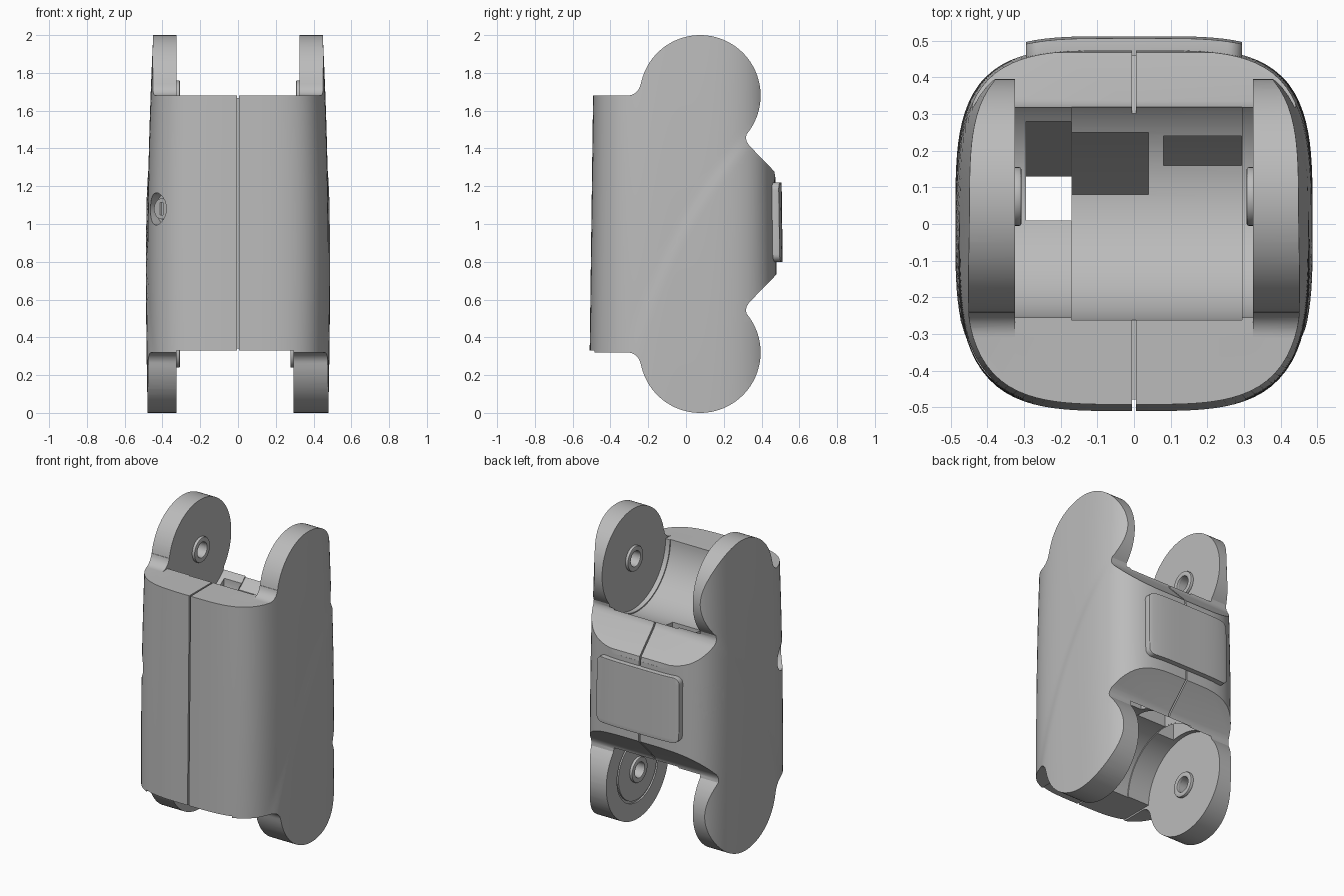
import bpy, bmesh, math
from mathutils import Vector

cube = bpy.data.objects.get("Cube")
if cube:
    bpy.data.objects.remove(cube)

grey = bpy.data.materials.new("matte_grey")
grey.use_nodes = True
grey.diffuse_color = (0.5, 0.5, 0.5, 1)
grey.node_tree.nodes["Principled BSDF"].inputs["Base Color"].default_value = (0.5, 0.5, 0.5, 1)

PIVOT_Y, TOP_Z, LOW_Z, DISC = 0.075, 1.68, 0.32, 0.32


def finish(name, bm):
    bmesh.ops.recalc_face_normals(bm, faces=bm.faces)
    mesh = bpy.data.meshes.new(name)
    bm.to_mesh(mesh)
    bm.free()
    mesh.materials.append(grey)
    ob = bpy.data.objects.new(name, mesh)
    bpy.context.collection.objects.link(ob)
    return ob


def prism(name, outline, x0, x1):
    """Extrude a (y, z) outline along x."""
    bm = bmesh.new()
    face = bm.faces.new([bm.verts.new((x0, y, z)) for y, z in outline])
    made = bmesh.ops.extrude_face_region(bm, geom=[face])["geom"]
    bmesh.ops.translate(bm, vec=(x1 - x0, 0, 0), verts=[v for v in made if isinstance(v, bmesh.types.BMVert)])
    return finish(name, bm)


def box(name, x0, x1, y0, y1, z0, z1):
    return prism(name, [(y0, z0), (y1, z0), (y1, z1), (y0, z1)], x0, x1)


def rod(name, start, end, radius, segments=48):
    a, b = Vector(start), Vector(end)
    bm = bmesh.new()
    bmesh.ops.create_cone(bm, cap_ends=True, segments=segments, radius1=radius, radius2=radius, depth=(b - a).length)
    turn = (b - a).to_track_quat("Z", "Y").to_matrix().to_4x4()
    turn.translation = (a + b) / 2
    bm.transform(turn)
    return finish(name, bm)


def activate(ob):
    bpy.ops.object.select_all(action="DESELECT")
    ob.select_set(True)
    bpy.context.view_layer.objects.active = ob


def combine(ob, tool, operation="DIFFERENCE"):
    mod = ob.modifiers.new("combine", "BOOLEAN")
    mod.operation, mod.object, mod.solver = operation, tool, "EXACT"
    activate(ob)
    bpy.ops.object.modifier_apply(modifier=mod.name)
    bpy.data.objects.remove(tool)


def soften(ob, width=0.0, segments=3):
    activate(ob)
    if width:
        mod = ob.modifiers.new("bevel", "BEVEL")
        mod.width, mod.segments, mod.angle_limit = width, segments, math.radians(40)
        bpy.ops.object.modifier_apply(modifier=mod.name)
    bpy.ops.object.shade_smooth_by_angle(angle=math.radians(28))


def shell(name, grow=0.0, rings=61, around=128, power=3.7):
    """Rounded-square column, wider towards the foot, with a soft diagonal step on its sides."""
    bm = bmesh.new()
    loops = []
    for i in range(rings):
        z = -0.05 + 2.1 * i / (rings - 1)
        rx = 0.48 - (0.02 * (z - 0.75) ** 2 if z > 0.75 else 0.016 * (0.75 - z) ** 2)
        ry = 0.492 + 0.0133 * (TOP_Z - z)
        t = (z - 0.33) / 1.12
        crease = -0.32 + 0.42 * t + 0.2 * t ** 3
        loop = []
        for j in range(around):
            a = math.tau * j / around
            c, s = math.cos(a), math.sin(a)
            r = (abs(c) ** power + abs(s) ** power) ** (-1 / power)
            y = s * r * (ry + grow) - (0.025 * s if s > 0 else 0)
            k = min(1, max(0, (y - crease) / 0.05))
            step = 0.007 * k * k * (3 - 2 * k)
            loop.append(bm.verts.new((c * r * (rx + step + grow), y, z)))
        loops.append(loop)
    for lo, hi in zip(loops, loops[1:]):
        for j in range(around):
            k = (j + 1) % around
            bm.faces.new((lo[j], lo[k], hi[k], hi[j]))
    bm.faces.new(loops[0])
    bm.faces.new(loops[-1])
    return finish(name, bm)


def arc(cy, cz, r, a0, a1, n):
    angles = [math.radians(a0 + (a1 - a0) * i / n) for i in range(n + 1)]
    return [(cy + r * math.cos(a), cz + r * math.sin(a)) for a in angles]


# Body: column trimmed by the side outline
upper = [(-0.6, TOP_Z)] + arc(-0.31, 1.75, 0.07, -90, -8, 8)
upper += arc(PIVOT_Y, TOP_Z, DISC, 169, -40, 56)
upper += [(0.317, 1.455), (0.321, 1.437), (0.335, 1.415), (0.468, 1.278), (0.472, 1.25), (0.6, 1.25)]
lower = [(y, 2 - z) for y, z in reversed(upper)]
lower[0:3] = [(0.6, 0.76), (0.483, 0.76), (0.483, 0.737)]
body = shell("body")
combine(body, prism("side_outline", upper + lower, -0.7, 0.7), "INTERSECT")

# Hinge gaps between the cheeks, with round clearance into the body
for z, z0, z1, right in ((TOP_Z, TOP_Z, 2.2, 0.325), (LOW_Z, -0.2, LOW_Z + 0.01, 0.295)):
    combine(body, box("gap", -0.325, right, -0.7, 0.7, z0, z1))
    combine(body, rod("clearance", (-0.325, PIVOT_Y, z), (right, PIVOT_Y, z), 0.33, 96))
    combine(body, rod("insert_seat", (-0.17, PIVOT_Y, z), (0.294, PIVOT_Y, z), 0.337, 96))

# Cable passage and sloping recesses in the hinge floor
combine(body, box("passage", -0.295, -0.17, 0.01, 0.13, 0.3, 1.7))
for x0, x1, y0, y1 in ((-0.295, -0.17, 0.129, 0.28), (-0.169, 0.04, 0.08, 0.25), (0.08, 0.293, 0.16, 0.24)):
    z = 1.36 - 2 * (y1 - y0)
    slope = [(y0, z), (y1, 1.36), (y1, 1.6), (y0, 1.6)]
    combine(body, prism("recess", slope, x0, x1))
    combine(body, prism("recess", [(y, 2 - z) for y, z in slope], x0, x1))

# Centre seam around the walls
W = 0.005
combine(body, box("seam", -W, W, -0.7, -0.478, -0.1, 2.1))
combine(body, box("seam", -W, W, -0.7, -0.2, 1.668, 2.1))
combine(body, box("seam", -W, W, -0.7, -0.2, -0.1, 0.342))
back = [(0.29, 1.443), (0.46, 1.267), (0.455, 1.2), (0.7, 1.2), (0.7, 1.6), (0.29, 1.6)]
combine(body, prism("seam", back, -W, W))
combine(body, prism("seam", [(y, 2 - z) for y, z in back], -W, W))

# Screw holes on the two right-hand corners
for side in (-1, 1):
    out = Vector((-1, side, 0)).normalized()
    mouth = Vector((-0.43, side * 0.36, 1.08))
    combine(body, rod("screw_hole", mouth - out * 0.08, mouth + out * 0.2, 0.085))
    screw = rod("screw_" + ("front" if side < 0 else "back"), mouth - out * 0.09, mouth - out * 0.035, 0.055, 32)
    for n in range(3):
        a = math.pi * n / 3
        across = Vector((0, 0, 1)) * math.cos(a) + out.cross(Vector((0, 0, 1))) * math.sin(a)
        centre = mouth - out * 0.035
        combine(screw, rod("socket", centre - across * 0.033, centre + across * 0.033, 0.011, 8))
    soften(screw)

# Ring groove on the lower left cheek
ring = rod("ring", (0.28, PIVOT_Y, LOW_Z), (0.305, PIVOT_Y, LOW_Z), 0.21, 64)
combine(ring, rod("core", (0.2, PIVOT_Y, LOW_Z), (0.4, PIVOT_Y, LOW_Z), 0.195, 64))
combine(body, ring)

# Hollow pivot bosses inside each cheek
for name, x, z in (("top_left", 0.325, TOP_Z), ("top_right", -0.325, TOP_Z),
                   ("bottom_left", 0.295, LOW_Z), ("bottom_right", -0.325, LOW_Z)):
    s = math.copysign(1, x)
    boss = rod("boss_" + name, (x - s * 0.018, PIVOT_Y, z), (x + s * 0.01, PIVOT_Y, z), 0.08)
    ends = (x - s * 0.1, PIVOT_Y, z), (x + s * 0.06, PIVOT_Y, z)
    combine(boss, rod("bore", *ends, 0.048))
    combine(body, rod("bore", *ends, 0.048))
    soften(boss, 0.006, 2)
soften(body)

# Back plate following the body curve
plate = shell("back_plate", 0.033)
corners = [(sx * 0.255, 1.01 + sz * 0.17, a) for sx, sz, a in ((1, 1, 0), (-1, 1, 90), (-1, -1, 180), (1, -1, 270))]
rim = [p for x, z, a in corners for p in arc(x, z, 0.04, a, a + 90, 8)]
bm = bmesh.new()
face = bm.faces.new([bm.verts.new((x, 0.44, z)) for x, z in rim])
made = bmesh.ops.extrude_face_region(bm, geom=[face])["geom"]
bmesh.ops.translate(bm, vec=(0, 0.2, 0), verts=[v for v in made if isinstance(v, bmesh.types.BMVert)])
combine(plate, finish("plate_rim", bm), "INTERSECT")
soften(plate, 0.012)
